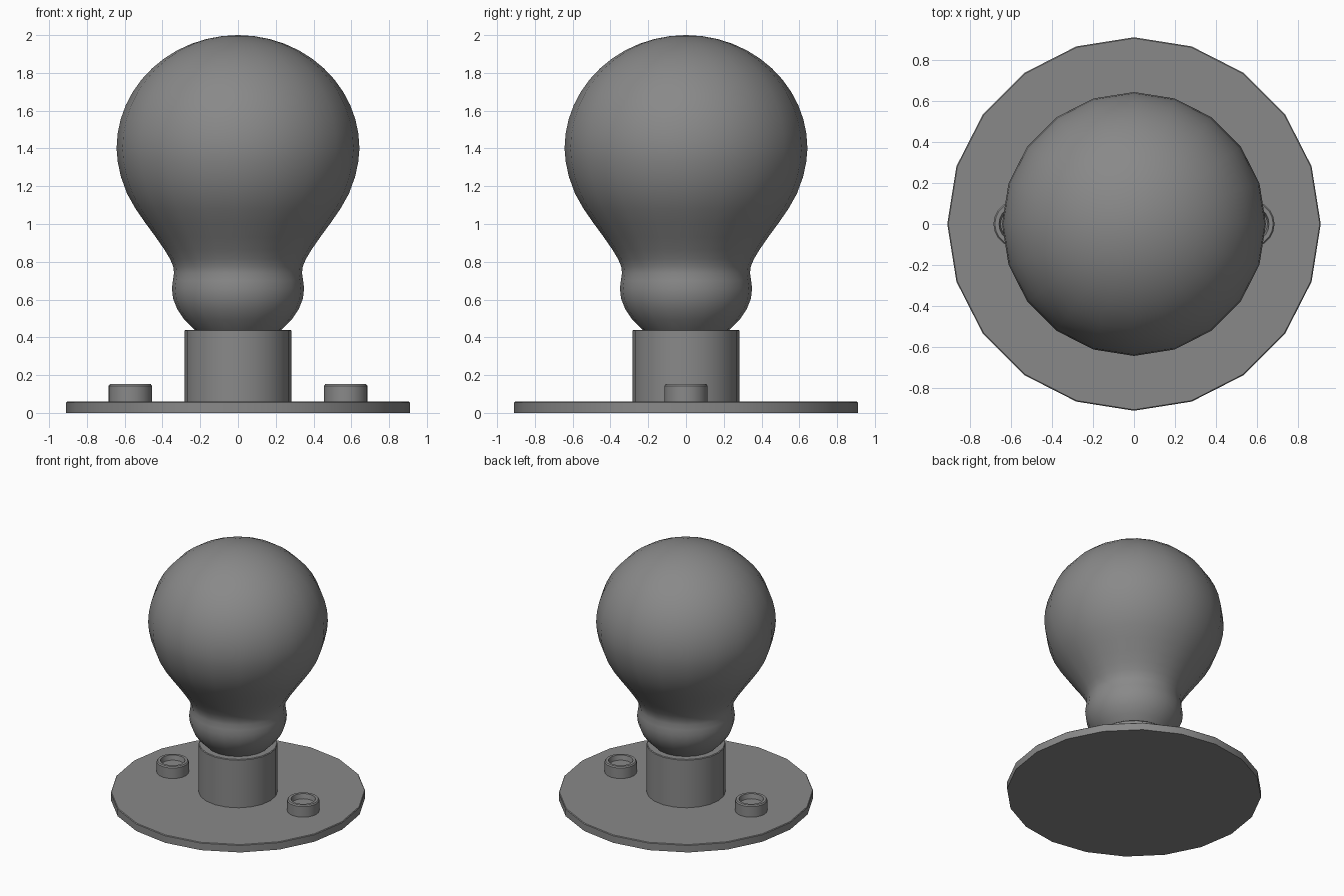
import bpy, math

if "Cube" in bpy.data.objects:
    bpy.data.objects.remove(bpy.data.objects["Cube"])

# One grey for the whole knob
grey = bpy.data.materials.new("grey")
grey.diffuse_color = (0.25, 0.25, 0.25, 1)
grey.use_nodes = True
grey.node_tree.nodes["Principled BSDF"].inputs["Base Color"].default_value = grey.diffuse_color
SIDES = 20


def lathe(name, profile, x=0.0, angle=30):
    """Revolve (radius, z) points, bottom to top, round a vertical axis at x."""
    verts, rings, faces = [], [], []
    for r, z in profile:
        if r == 0:
            rings.append([len(verts)] * SIDES)
            verts.append((0, 0, z))
        else:
            rings.append(list(range(len(verts), len(verts) + SIDES)))
            for i in range(SIDES):
                a = 2 * math.pi * i / SIDES
                verts.append((r * math.cos(a), r * math.sin(a), z))
    for lo, hi in zip(rings, rings[1:]):
        for i in range(SIDES):
            j = (i + 1) % SIDES
            quad = [lo[i], lo[j], hi[j], hi[i]]
            faces.append(list(dict.fromkeys(quad)))
    mesh = bpy.data.meshes.new(name)
    mesh.from_pydata(verts, [], faces)
    mesh.materials.append(grey)
    mesh.update()
    ob = bpy.data.objects.new(name, mesh)
    ob.location.x = x
    bpy.context.collection.objects.link(ob)
    bpy.ops.object.select_all(action='DESELECT')
    ob.select_set(True)
    bpy.context.view_layer.objects.active = ob
    bpy.ops.object.shade_smooth_by_angle(angle=math.radians(angle))
    return ob


# Round mounting plate
lathe("base_plate", [(0, 0), (0.91, 0), (0.91, 0.055), (0.905, 0.06), (0, 0.06)])

# Straight neck
lathe("neck", [(0, 0.05), (0.283, 0.05), (0.283, 0.435), (0.278, 0.44), (0, 0.44)])

# Handle: rounded collar, waist, flare, then a flattened dome
knob = [(0, 0.42), (0.21, 0.42), (0.235, 0.445), (0.285, 0.495), (0.322, 0.55),
        (0.344, 0.605), (0.35, 0.66), (0.345, 0.70), (0.339, 0.74), (0.343, 0.775),
        (0.36, 0.815), (0.39, 0.865), (0.435, 0.93), (0.49, 1.005), (0.542, 1.08),
        (0.587, 1.16), (0.62, 1.25), (0.637, 1.33)]
for k in range(12):
    t = math.pi / 2 * k / 12
    knob.append((0.643 * math.cos(t), 1.4 + 0.6 * math.sin(t)))
knob.append((0, 2.0))
lathe("knob", knob, angle=40)

# Two fixing screws with recessed heads
for side, x in (("left", -0.57), ("right", 0.57)):
    lathe("screw_" + side, [(0, 0.05), (0.115, 0.05), (0.115, 0.143), (0.108, 0.152),
                            (0.088, 0.152), (0.08, 0.115), (0, 0.115)], x)
